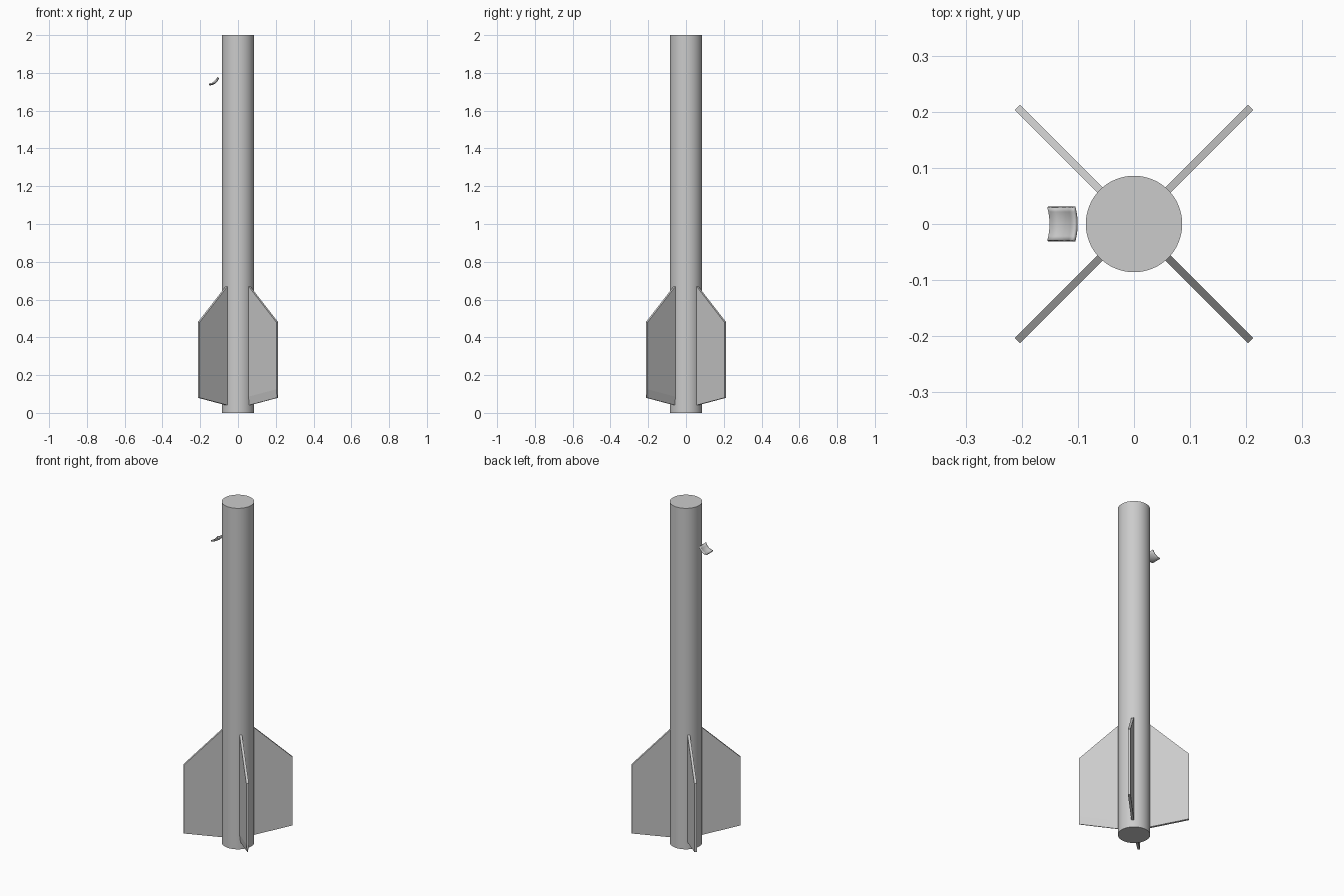
import bpy, bmesh, math
from mathutils import Matrix, Vector

if "Cube" in bpy.data.objects:
    bpy.data.objects.remove(bpy.data.objects["Cube"])

grey = bpy.data.materials.new("light_grey")
grey.diffuse_color = (0.6, 0.6, 0.6, 1)
grey.use_nodes = True
grey.node_tree.nodes["Principled BSDF"].inputs["Base Color"].default_value = grey.diffuse_color


def make_object(name, bm, smooth=False):
    bmesh.ops.recalc_face_normals(bm, faces=bm.faces)
    me = bpy.data.meshes.new(name)
    bm.to_mesh(me)
    bm.free()
    me.materials.append(grey)
    ob = bpy.data.objects.new(name, me)
    bpy.context.collection.objects.link(ob)
    if smooth:
        bpy.context.view_layer.objects.active = ob
        ob.select_set(True)
        bpy.ops.object.shade_smooth_by_angle(angle=math.radians(35))
        ob.select_set(False)
    return ob


# Body tube
bm = bmesh.new()
bmesh.ops.create_cone(bm, cap_ends=True, segments=64, radius1=0.086, radius2=0.086,
                      depth=2, matrix=Matrix.Translation((0, 0, 1)))
make_object("body_tube", bm, True)


# Four swept fins: (radius, height) pairs from root to tip, per level
def fin(name, angle, sharp_bottom):
    t = 0.0068
    low = 0.002 if sharp_bottom else t
    levels = [(0.04, 0.08, low), (0.085, 0.125, t), (0.675, 0.48, t)]
    bm = bmesh.new()
    rings = []
    for z_root, z_tip, h in levels:
        pts = [(0.08, -h, z_root), (0.294, -h, z_tip), (0.294, h, z_tip), (0.08, h, z_root)]
        rings.append([bm.verts.new(p) for p in pts])
    for a, b in zip(rings, rings[1:]):
        for i in range(4):
            j = (i + 1) % 4
            bm.faces.new((a[i], a[j], b[j], b[i]))
    bm.faces.new(rings[0])
    bm.faces.new(rings[-1])
    bm.transform(Matrix.Rotation(math.radians(angle), 4, 'Z'))
    make_object(name, bm)


for k in range(4):
    fin(f"fin_{k + 1}", 45 + 90 * k, k == 3)

# Small curved deflector beside the upper tube
profile = [(-0.150, 1.737), (-0.136, 1.739), (-0.122, 1.747), (-0.110, 1.759), (-0.1035, 1.773)]
bm = bmesh.new()
rows = []
for x, z in profile:
    row = []
    for i in range(9):
        u = i / 4 - 1
        row.append(bm.verts.new((x - 0.004 * u * u, 0.03 * u, z + 0.004 * u * u)))
    rows.append(row)
for a, b in zip(rows, rows[1:]):
    for i in range(8):
        bm.faces.new((a[i], a[i + 1], b[i + 1], b[i]))
deflector = make_object("deflector", bm, True)
solid = deflector.modifiers.new("thickness", 'SOLIDIFY')
solid.thickness = 0.007
solid.offset = 0
